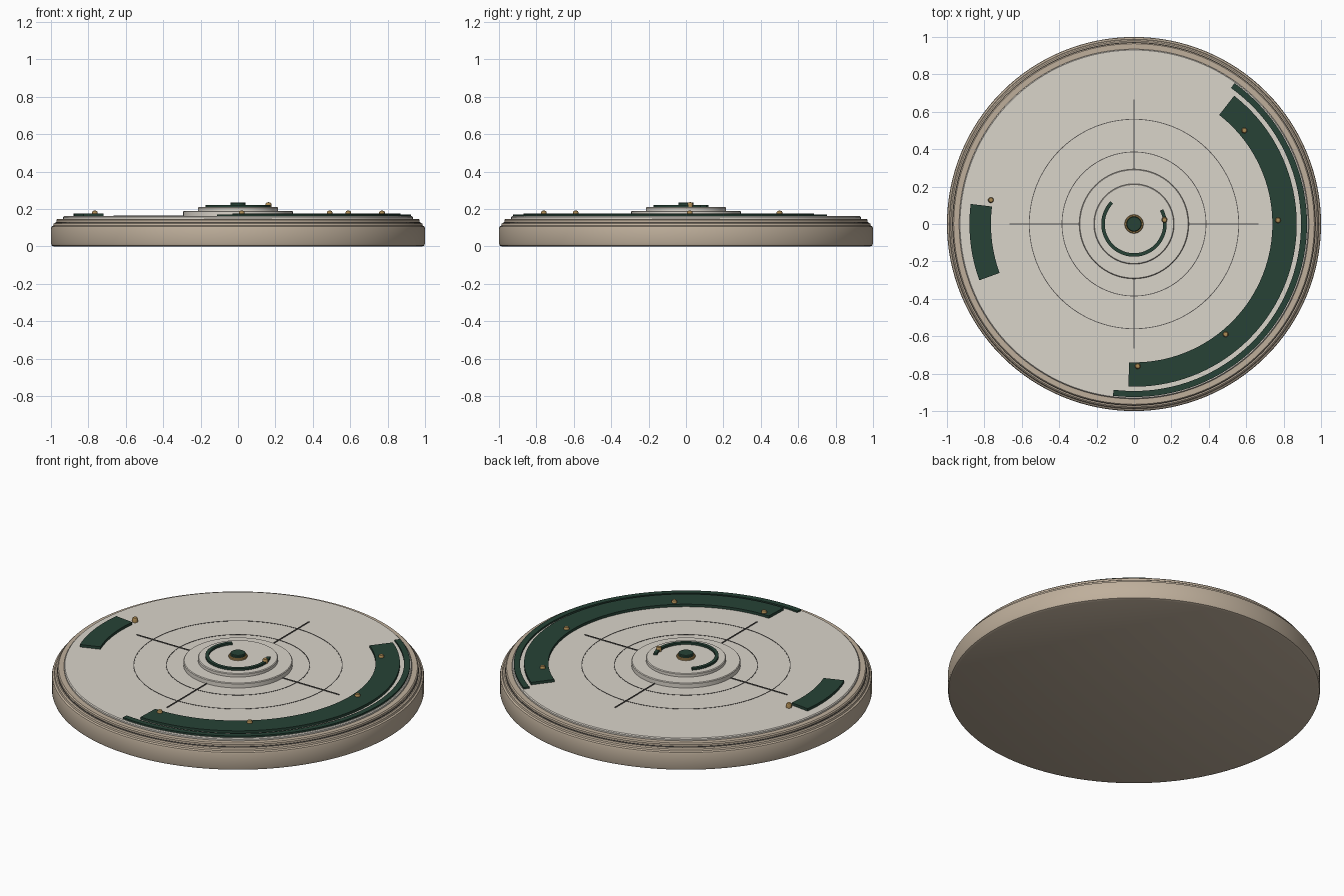
import bpy, bmesh
from math import cos, sin, radians, pi, hypot, atan2

if "Cube" in bpy.data.objects:
    bpy.data.objects.remove(bpy.data.objects["Cube"])


def material(name, rgb):
    m = bpy.data.materials.new(name)
    m.diffuse_color = (*rgb, 1)
    m.use_nodes = True
    m.node_tree.nodes["Principled BSDF"].inputs["Base Color"].default_value = m.diffuse_color
    return m


TAN = material("tan_shell", (0.52, 0.43, 0.33))
CREAM = material("cream_deck", (0.70, 0.66, 0.59))
GREEN = material("dark_green", (0.02, 0.055, 0.037))
BRASS = material("brass", (0.42, 0.26, 0.09))
DARK = material("dark_line", (0.09, 0.085, 0.08))


def finish(name, bm, mat):
    bmesh.ops.recalc_face_normals(bm, faces=bm.faces)
    me = bpy.data.meshes.new(name)
    bm.to_mesh(me)
    bm.free()
    ob = bpy.data.objects.new(name, me)
    bpy.context.collection.objects.link(ob)
    me.materials.append(mat)
    bpy.ops.object.select_all(action='DESELECT')
    bpy.context.view_layer.objects.active = ob
    ob.select_set(True)
    bpy.ops.object.shade_smooth_by_angle(angle=radians(30))
    return ob


def lathe(name, profile, mat, seg=128, center=(0, 0)):
    """Spin an open (r, z) profile that starts and ends on the axis."""
    bm = bmesh.new()
    vs = [bm.verts.new((r, 0, z)) for r, z in profile]
    es = [bm.edges.new(p) for p in zip(vs, vs[1:])]
    bmesh.ops.spin(bm, geom=vs + es, cent=(0, 0, 0), axis=(0, 0, 1),
                   angle=2 * pi, steps=seg, use_duplicate=False)
    bmesh.ops.remove_doubles(bm, verts=bm.verts, dist=1e-5)
    bmesh.ops.translate(bm, verts=bm.verts, vec=(*center, 0))
    return finish(name, bm, mat)


def disc(name, r, z0, z1, mat, bevel=0.004):
    return lathe(name, [(0, z0), (r, z0), (r, z1 - bevel),
                        (r - bevel, z1), (0, z1)], mat)


def arc(name, r0, r1, a0, a1, z0, z1, mat):
    """Curved plate of rectangular section; a full turn makes a ring."""
    closed = a1 - a0 >= 360
    n = max(6, int((a1 - a0) / 2.8125))
    bm = bmesh.new()
    rows = []
    for i in range(n if closed else n + 1):
        a = radians(a0 + (a1 - a0) * i / n)
        rows.append([bm.verts.new((r * cos(a), r * sin(a), z))
                     for r, z in ((r0, z0), (r1, z0), (r1, z1), (r0, z1))])
    pairs = list(zip(rows, rows[1:])) + ([(rows[-1], rows[0])] if closed else [])
    for p, q in pairs:
        for k in range(4):
            j = (k + 1) % 4
            bm.faces.new((p[k], p[j], q[j], q[k]))
    if not closed:
        bm.faces.new(rows[0])
        bm.faces.new(rows[-1])
    return finish(name, bm, mat)


def stud(name, x, y, z):
    lathe(name, [(0, z - 0.012), (0.015, z - 0.012), (0.015, z + 0.006),
                 (0.011, z + 0.013), (0, z + 0.015)], BRASS, 20, (x, y))


# Round base shell with softened lower and upper edges
lathe("base_shell", [(0, 0), (0.985, 0), (0.996, 0.005), (1, 0.016),
                     (1, 0.098), (0.997, 0.107), (0.988, 0.112),
                     (0.985, 0.122), (0.978, 0.127), (0, 0.127)], TAN)

# Stepped rim and top deck
disc("rim_step", 0.97, 0.12, 0.148, TAN, 0.006)
arc("rim_seam", 0.962, 0.972, 0, 360, 0.125, 0.131, DARK)
disc("deck", 0.935, 0.14, 0.162, CREAM, 0.005)

# Raised arc plates
arc("main_arc_plate", 0.74, 0.87, -92, 52, 0.158, 0.177, GREEN)
arc("outer_arc_strip", 0.893, 0.925, -97, 54.5, 0.158, 0.172, GREEN)
arc("small_arc_plate", 0.765, 0.88, 173, 200, 0.158, 0.177, GREEN)

# Engraved-looking guide rings and cross hairs
for i, r in enumerate((0.385, 0.56)):
    arc(f"guide_ring_{i}", r - 0.002, r + 0.002, 0, 360, 0.16, 0.1635, DARK)
for i in range(4):
    bm = bmesh.new()
    bmesh.ops.create_cube(bm, size=1)
    bmesh.ops.scale(bm, verts=bm.verts, vec=(0.39, 0.006, 0.006))
    bmesh.ops.translate(bm, verts=bm.verts, vec=(0.47, 0, 0.163))
    a = i * pi / 2
    for v in bm.verts:
        r, t = hypot(v.co.x, v.co.y), atan2(v.co.y, v.co.x) + a
        v.co.x, v.co.y = r * cos(t), r * sin(t)
    finish(f"cross_line_{i}", bm, DARK)

# Stepped hub with open ring and centre cap
disc("hub_lower", 0.293, 0.155, 0.19, CREAM)
disc("hub_upper", 0.215, 0.185, 0.21, CREAM)
arc("hub_open_ring", 0.156, 0.175, -224, 27, 0.207, 0.222, GREEN)
disc("cap_collar", 0.05, 0.207, 0.222, BRASS, 0.003)
disc("centre_cap", 0.041, 0.215, 0.236, GREEN, 0.004)

# Brass studs
for i, (x, y) in enumerate(((0.59, 0.5), (0.77, 0.02), (0.49, -0.59),
                            (0.02, -0.76), (-0.765, 0.128))):
    stud(f"plate_stud_{i}", x, y, 0.177)
stud("hub_stud", 0.163, 0.022, 0.222)
